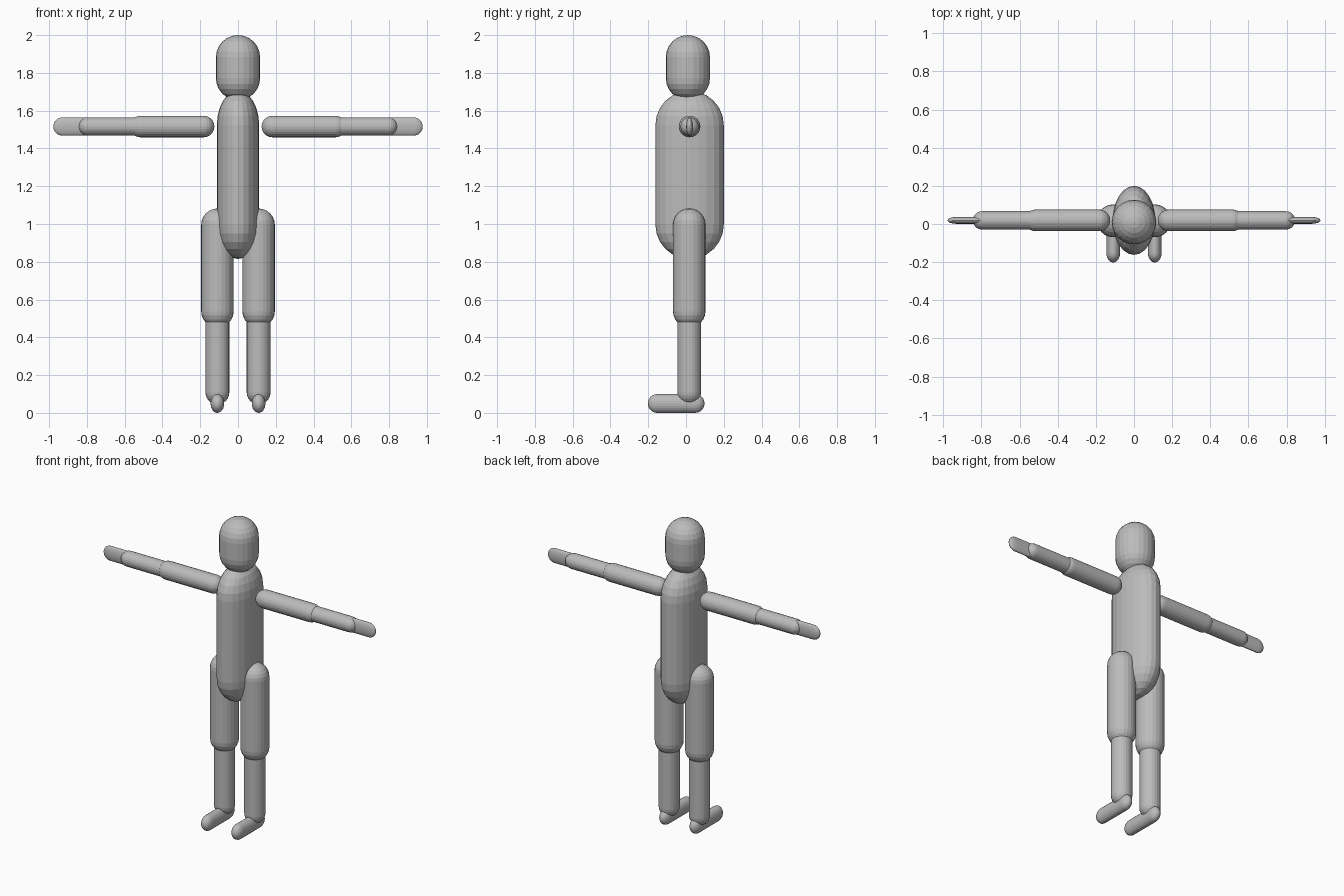
import bpy
import bmesh
from math import sin, cos, pi
from mathutils import Matrix, Vector

SEGMENTS = 24
CAP_RINGS = 6
DEPTH = 0.017  # shared y position of the body axis

cube = bpy.data.objects.get("Cube")
if cube:
    bpy.data.objects.remove(cube, do_unlink=True)

grey = bpy.data.materials.new("plain_grey")
grey.use_nodes = True
colour = (0.5, 0.5, 0.5, 1)
grey.diffuse_color = colour
grey.node_tree.nodes["Principled BSDF"].inputs["Base Color"].default_value = colour


def capsule(name, axis, start, end, centre, radii, cap):
    """Elliptical capsule from start to end along an axis.
    centre holds the full position, radii the two cross radii in axis order."""
    half = (end - start) / 2
    bm = bmesh.new()
    # Half outline, from the lower pole to the upper pole
    outline = []
    for sign in (-1, 1):
        steps = range(CAP_RINGS + 1)
        for i in (steps if sign < 0 else reversed(steps)):
            a = i / CAP_RINGS * pi / 2
            outline.append(bm.verts.new((sin(a), 0, sign * (half - cap + cap * cos(a)))))
    edges = [bm.edges.new(pair) for pair in zip(outline, outline[1:])]
    bmesh.ops.spin(bm, geom=outline + edges, cent=(0, 0, 0), axis=(0, 0, 1),
                   angle=2 * pi, steps=SEGMENTS)
    bmesh.ops.remove_doubles(bm, verts=bm.verts[:], dist=0.0001)
    # Order the local axes so that the long one lies on the chosen axis
    cross = [k for k in range(3) if k != axis]
    columns = [Vector(), Vector(), Vector()]
    columns[0][cross[0]] = radii[0]
    columns[1][cross[1]] = radii[1]
    columns[2][axis] = 1
    turn = Matrix(columns).transposed().to_4x4()
    place = Vector(centre)
    place[axis] = (start + end) / 2
    bmesh.ops.transform(bm, matrix=Matrix.Translation(place) @ turn, verts=bm.verts[:])
    bmesh.ops.recalc_face_normals(bm, faces=bm.faces[:])
    mesh = bpy.data.meshes.new(name)
    bm.to_mesh(mesh)
    bm.free()
    mesh.materials.append(grey)
    obj = bpy.data.objects.new(name, mesh)
    bpy.context.collection.objects.link(obj)


X, Y, Z = range(3)

# Head and torso
capsule("head", Z, 1.655, 2.0, (0, 0.01, 0), (0.117, 0.117), 0.117)
capsule("torso", Z, 0.815, 1.705, (0, DEPTH + 0.002, 0), (0.112, 0.181), 0.181)

for side, s in (("left", 1), ("right", -1)):
    # Arms, held straight out
    for part, inner, outer, radii, cap in (
            ("upper_arm", 0.125, 0.573, (0.057, 0.057), 0.057),
            ("forearm", 0.48, 0.845, (0.048, 0.048), 0.048),
            ("hand", 0.76, 0.978, (0.018, 0.048), 0.048)):
        low, high = sorted((s * inner, s * outer))
        capsule(f"{side}_{part}", X, low, high, (0, DEPTH + 0.002, 1.516), radii, cap)
    # Legs and feet
    hip = (s * 0.109, DEPTH, 0.05)
    capsule(f"{side}_thigh", Z, 0.452, 1.082, hip, (0.086, 0.086), 0.086)
    capsule(f"{side}_shin", Z, 0.045, 0.62, hip, (0.063, 0.063), 0.063)
    capsule(f"{side}_foot", Y, -0.202, 0.098, hip, (0.036, 0.05), 0.05)
